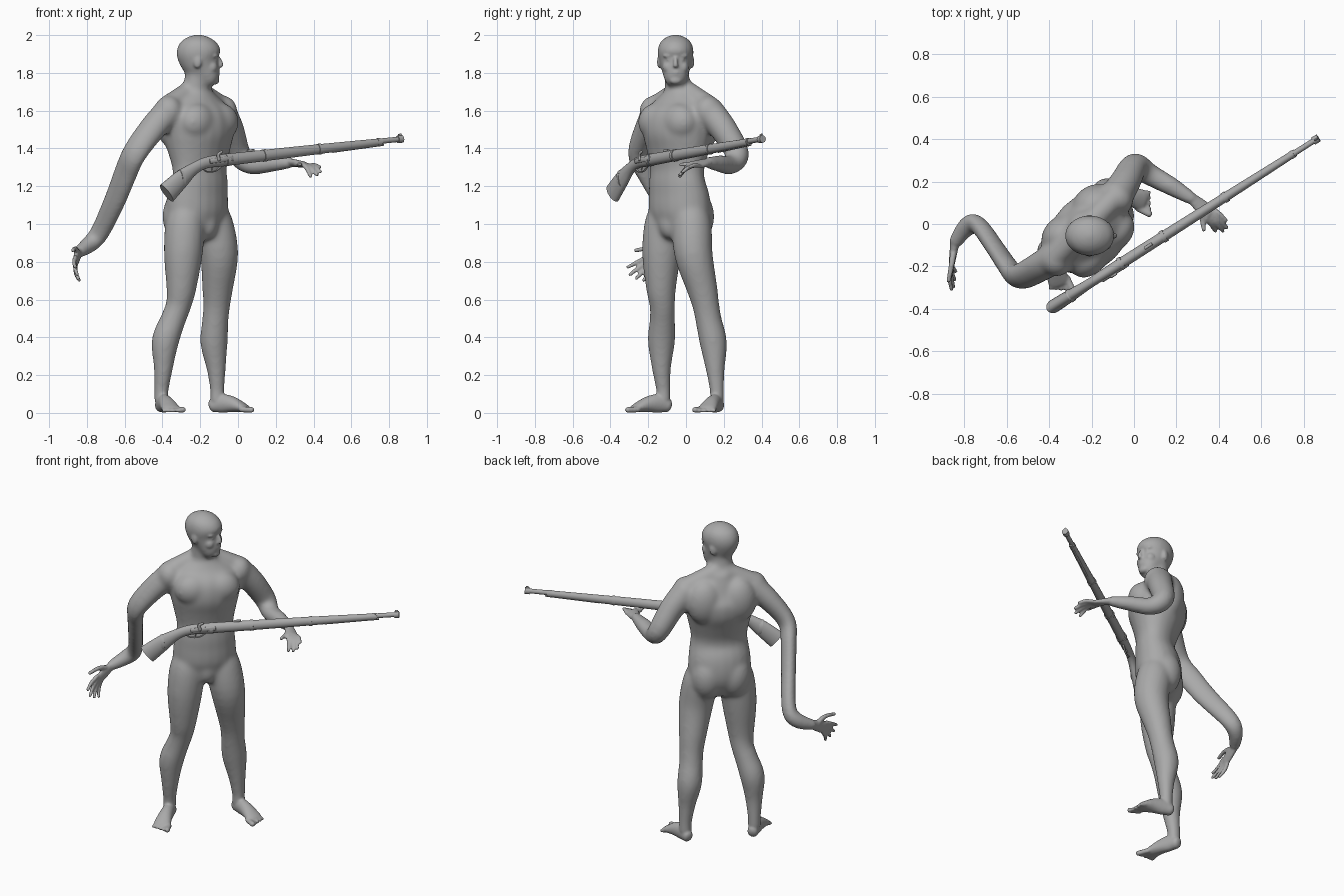
import bpy, bmesh, math
from mathutils import Vector, Matrix

if "Cube" in bpy.data.objects:
    bpy.data.objects.remove(bpy.data.objects["Cube"], do_unlink=True)

grey = bpy.data.materials.new("plain_grey")
grey.use_nodes = True
grey.diffuse_color = (0.4, 0.4, 0.4, 1)
grey.node_tree.nodes["Principled BSDF"].inputs["Base Color"].default_value = grey.diffuse_color

LEFT = Vector((1, 1, 0)).normalized()        # sideways direction of the torso
FORWARD = Vector((1, -1, 0)).normalized()    # direction the chest faces
CENTRE = Vector((-0.21, -0.04, 0))
SLANT = Vector((0.6, 0, 0.8))
UP = Vector((0, 0, 1))


def torso_point(side, front, z):
    return CENTRE + LEFT * side + FORWARD * front + UP * z


def blend(p, q, r, s, t):
    """Catmull-Rom interpolation of one value."""
    return 0.5 * (2 * q + (r - p) * t + (2 * p - 5 * q + 4 * r - s) * t * t
                  + (3 * q - p - 3 * r + s) * t ** 3)


def tube(bm, stations, ref=SLANT, rounded=True, steps=4, sides=20):
    """Loft elliptical rings along stations of (x, y, z, width[, height])."""
    rows = [tuple(s) if len(s) == 5 else tuple(s) + (s[3],) for s in stations]
    ends = [rows[0]] + rows + [rows[-1]]
    path = []
    for i in range(len(rows) - 1):
        for k in range(steps):
            path.append([blend(*v, k / steps) for v in zip(*ends[i:i + 4])])
    path.append(list(rows[-1]))
    pts = [Vector(p[:3]) for p in path]
    frames = []
    last = len(pts) - 1
    for i, p in enumerate(path):
        t = (pts[min(i + 1, last)] - pts[max(i - 1, 0)]).normalized()
        frames.append((pts[i], t, p[3], p[4]))
    if rounded:
        def dome(frame, sign):
            c, t, a, b = frame
            r = 0.6 * min(a, b)
            return [(c + t * sign * r * math.sin(q), t, a * math.cos(q), b * math.cos(q))
                    for q in (0.5, 1.0, 1.4)]
        frames = dome(frames[0], -1)[::-1] + frames + dome(frames[-1], 1)
    rings = []
    for c, t, a, b in frames:
        side = (ref - t * ref.dot(t)).normalized()
        other = t.cross(side)
        angles = [math.tau * k / sides for k in range(sides)]
        rings.append([bm.verts.new(c + side * a * math.cos(q) + other * b * math.sin(q))
                      for q in angles])
    for lo, hi in zip(rings, rings[1:]):
        for k in range(sides):
            n = (k + 1) % sides
            bm.faces.new((lo[k], lo[n], hi[n], hi[k]))
    bm.faces.new(rings[0][::-1])
    bm.faces.new(rings[-1])


def ball(bm, centre, radii, turn=math.pi / 4):
    m = (Matrix.Translation(centre) @ Matrix.Rotation(turn, 4, 'Z')
         @ Matrix.Diagonal((*radii, 1)))
    bmesh.ops.create_uvsphere(bm, u_segments=20, v_segments=12, radius=1, matrix=m)


def finish(name, bm, angle=35):
    bmesh.ops.recalc_face_normals(bm, faces=bm.faces)
    mesh = bpy.data.meshes.new(name)
    bm.to_mesh(mesh)
    bm.free()
    mesh.materials.append(grey)
    ob = bpy.data.objects.new(name, mesh)
    bpy.context.collection.objects.link(ob)
    bpy.ops.object.select_all(action='DESELECT')
    ob.select_set(True)
    bpy.context.view_layer.objects.active = ob
    bpy.ops.object.shade_smooth_by_angle(angle=math.radians(angle))
    return ob


def fused(name, bm, voxel, rounds):
    """Merge overlapping anatomy into one softened skin."""
    ob = finish(name, bm)
    fuse = ob.modifiers.new("fuse", 'REMESH')
    fuse.mode, fuse.voxel_size, fuse.use_smooth_shade = 'VOXEL', voxel, True
    soften = ob.modifiers.new("soften", 'SMOOTH')
    soften.factor, soften.iterations = 0.5, rounds
    for mod in ("fuse", "soften"):
        bpy.ops.object.modifier_apply(modifier=mod)
    bpy.ops.object.shade_smooth()
    return ob


body = bmesh.new()

# Torso: height, half width, half depth, forward shift
trunk = [(0.97, .15, .11, 0), (1.05, .185, .135, -.01), (1.14, .185, .135, -.005),
         (1.22, .175, .12, .01), (1.29, .168, .115, .01), (1.38, .185, .14, .005),
         (1.47, .205, .17, 0), (1.56, .215, .165, -.005), (1.63, .18, .12, -.015),
         (1.69, .1, .09, -.02)]
tube(body, [(*torso_point(0, f, z), a, b) for z, a, b, f in trunk], LEFT)
tube(body, [(-.235, -.03, 1.64, .08), (-.225, -.045, 1.72, .068), (-.21, -.05, 1.82, .065)], LEFT)
ball(body, torso_point(0, .07, 1.0), (.06, .05, .08))
for s in (-1, 1):
    ball(body, torso_point(s * .085, .08, 1.54), (.11, .085, .1))      # chest
    ball(body, torso_point(s * .08, -.045, 1.04), (.1, .105, .14))     # buttock
    ball(body, torso_point(s * .1, -.085, 1.54), (.11, .085, .14))     # shoulder blade
    ball(body, torso_point(s * .205, -.02, 1.595), (.075, .08, .085))  # shoulder cap
    tube(body, [(*torso_point(s * .02, -.03, 1.71), .055),
                (*torso_point(s * .19, -.03, 1.625), .06)])

# Skull: height, centre x, half depth, half width
skull = [(1.735, -.135, .03, .04), (1.755, -.145, .05, .055), (1.78, -.155, .064, .065),
         (1.82, -.174, .083, .075), (1.86, -.198, .107, .088), (1.91, -.208, .12, .097),
         (1.955, -.21, .103, .087), (1.98, -.21, .075, .065), (1.995, -.21, .045, .04),
         (2.003, -.21, .012, .012)]
tube(body, [(x, -.055, z, a, b) for z, x, a, b in skull], Vector((1, 0, 0)), False)

# Legs from hip to ankle
tube(body, [(-.27, -.1, 1.1, .08), (-.28, -.115, 1.0, .105), (-.29, -.13, .84, .103),
            (-.3, -.132, .66, .08),
            (-.315, -.125, .57, .068), (-.345, -.125, .49, .068), (-.385, -.13, .38, .073),
            (-.395, -.13, .24, .052), (-.405, -.12, .12, .039), (-.405, -.12, .06, .04)], LEFT)
tube(body, [(-.15, .02, 1.1, .08), (-.13, .03, 1.0, .105), (-.1, .04, .84, .102),
            (-.108, .085, .66, .082),
            (-.113, .105, .57, .072), (-.12, .12, .49, .07), (-.127, .145, .37, .073),
            (-.115, .155, .23, .051), (-.11, .163, .12, .039), (-.11, .163, .06, .04)], LEFT)

# Arms; the right forearm is a flattened section
tube(body, [(-.36, -.15, 1.6, .078), (-.44, -.2, 1.52, .075, .066), (-.545, -.25, 1.38, .072, .052),
            (-.595, -.2, 1.27, .072, .046), (-.65, -.12, 1.13, .067, .043),
            (-.735, -.005, .95, .056, .043), (-.79, -.015, .89, .046),
            (-.845, -.09, .85, .033)], Vector((.63, -.55, -.54)))
tube(body, [(-.09, .12, 1.6, .08), (-.04, .2, 1.5, .073), (.005, .272, 1.37, .064),
            (.07, .235, 1.315, .053), (.18, .175, 1.32, .045), (.28, .115, 1.325, .031)],
     Vector((.5, .7, .65)))

rough = fused("rough_body", body, 0.011, 14)
body = bmesh.new()
body.from_mesh(rough.data)
bpy.data.objects.remove(rough, do_unlink=True)

# Face
tube(body, [(-.102, -.055, 1.88, .009), (-.09, -.055, 1.85, .012), (-.092, -.055, 1.838, .015)])
ball(body, (-.107, -.055, 1.803), (.012, .025, .007), 0)
ball(body, (-.109, -.055, 1.792), (.012, .021, .008), 0)
ball(body, (-.122, -.055, 1.76), (.024, .034, .022), 0)
for s in (-1, 1):
    ball(body, (-.126, -.055 + s * .033, 1.89), (.022, .034, .012), 0)  # brow
    ball(body, (-.124, -.055 + s * .033, 1.87), (.017, .017, .009), 0)  # eye
    ball(body, (-.142, -.055 + s * .04, 1.83), (.034, .03, .034), 0)    # cheek
    ball(body, (-.215, -.055 + s * .087, 1.858), (.022, .011, .034), s * .25)  # ear


def foot(heel, toe, inner):
    """Foot from heel to toe tip; inner is the side of the big toe."""
    heel, toe = Vector(heel), Vector(toe)
    along = toe - heel
    across = along.cross(UP).normalized() * inner
    profile = [(.06, .038, .032, .036), (.25, .05, .036, .05), (.48, .045, .042, .042),
               (.7, .028, .05, .026), (.8, .019, .047, .017)]
    tube(body, [(*(heel + along * t + UP * z), a, b) for t, z, a, b in profile], across)
    for k in range(5):
        r = .016 if k == 0 else .011
        off = across * (.042 - .02 * k)
        a = heel + along * .72 + off + UP * .018
        b = heel + along * (.97 - .035 * k) + off * 1.2 + UP * r
        tube(body, [(*a, r), (*b, r)], across, sides=12)


foot((-.415, -.08, 0), (-.335, -.335, 0), -1)
foot((-.15, .178, 0), (.1, .09, 0), 1)


def hand(wrist, knuckles, normal, tips, spread, thumb):
    """Palm, four fingers fanned along spread, and a thumb."""
    wrist, knuckles, spread = Vector(wrist), Vector(knuckles), Vector(spread)
    mid = wrist.lerp(knuckles, .5)
    tube(body, [(*wrist, .022, .028), (*mid, .018, .036), (*knuckles, .014, .038)],
         Vector(normal))
    for k, tip in enumerate(tips):
        base = knuckles + spread * (1.5 - k)
        bend = base.lerp(Vector(tip), .5) + Vector(normal) * .008
        tube(body, [(*base, .012), (*bend, .012), (*tip, .01)], sides=12)
    joint = wrist.lerp(Vector(thumb), .5) + spread * .8
    tube(body, [(*wrist.lerp(mid, .4), .018), (*joint, .014), (*thumb, .011)], sides=12)


hand((-.845, -.09, .85), (-.86, -.19, .80), (-1, 0, 0),
     [(-.86, -.31, .77), (-.85, -.3, .73), (-.845, -.265, .71), (-.84, -.225, .7)],
     (0, -.012, .017), (-.875, -.27, .86))
hand((.28, .115, 1.325), (.355, .05, 1.315), (.3, .2, 1),
     [(.435, .015, 1.3), (.44, -.02, 1.275), (.42, -.035, 1.258), (.385, -.035, 1.25)],
     (.012, .014, -.005), (.33, -.03, 1.315))

fused("body", body, 0.007, 5)

# Long gun: positions are given along x, with height and sideways offsets
WIDE = Vector((.53, -.848, 0))


def gun_point(x, dz=0, out=0):
    return Vector((x, -.395 + .636 * (x + .39), 1.335 + .116 * (x + .1) + dz)) + WIDE * out


def gun_part(name, stations, rounded=False, steps=1, out=0):
    bm = bmesh.new()
    tube(bm, [(*gun_point(x, dz, out), a, b) for x, dz, a, b in stations], WIDE, rounded, steps)
    return finish(name, bm)


gun_part("stock", [(-.378, -.14, .032, .058), (-.3, -.073, .029, .048), (-.235, -.027, .024, .032),
                   (-.17, -.003, .023, .03), (-.08, 0, .026, .032), (.14, 0, .025, .03),
                   (.43, 0, .022, .026), (.76, 0, .017, .019)], steps=4)
gun_part("barrel", [(-.1, .014, .017, .017), (.87, .003, .013, .014)])
gun_part("muzzle_ring", [(.845, .003, .019, .02), (.87, .003, .019, .02)])
gun_part("front_sight", [(.85, .024, .004, .008), (.865, .024, .004, .008)])
gun_part("rear_sight", [(.05, .034, .007, .008), (.085, .034, .007, .006)])
gun_part("ramrod", [(.5, -.022, .006, .006), (.77, -.016, .006, .006)])
for i, (x, r) in enumerate([(-.3, .05), (-.06, .034), (.14, .033), (.43, .029), (.745, .022)]):
    dz, wide = (-.073, .032) if i == 0 else (0, r - .003)
    gun_part("band_%d" % i, [(x - .008, dz, wide, r), (x + .008, dz, wide, r)])
gun_part("lock_plate", [(-.16, .004, .006, .012), (-.04, .006, .006, .014)], True, out=.024)
gun_part("hammer", [(-.115, .005, .006, .01), (-.12, .035, .006, .009), (-.1, .048, .006, .007)],
         True, 3, .029)
gun_part("trigger_guard", [(-.19, -.025, .006, .004), (-.165, -.05, .006, .004),
                           (-.12, -.052, .006, .004), (-.085, -.028, .006, .004)], True, 4)
gun_part("trigger", [(-.135, -.02, .004, .004), (-.14, -.045, .004, .004)], True)
